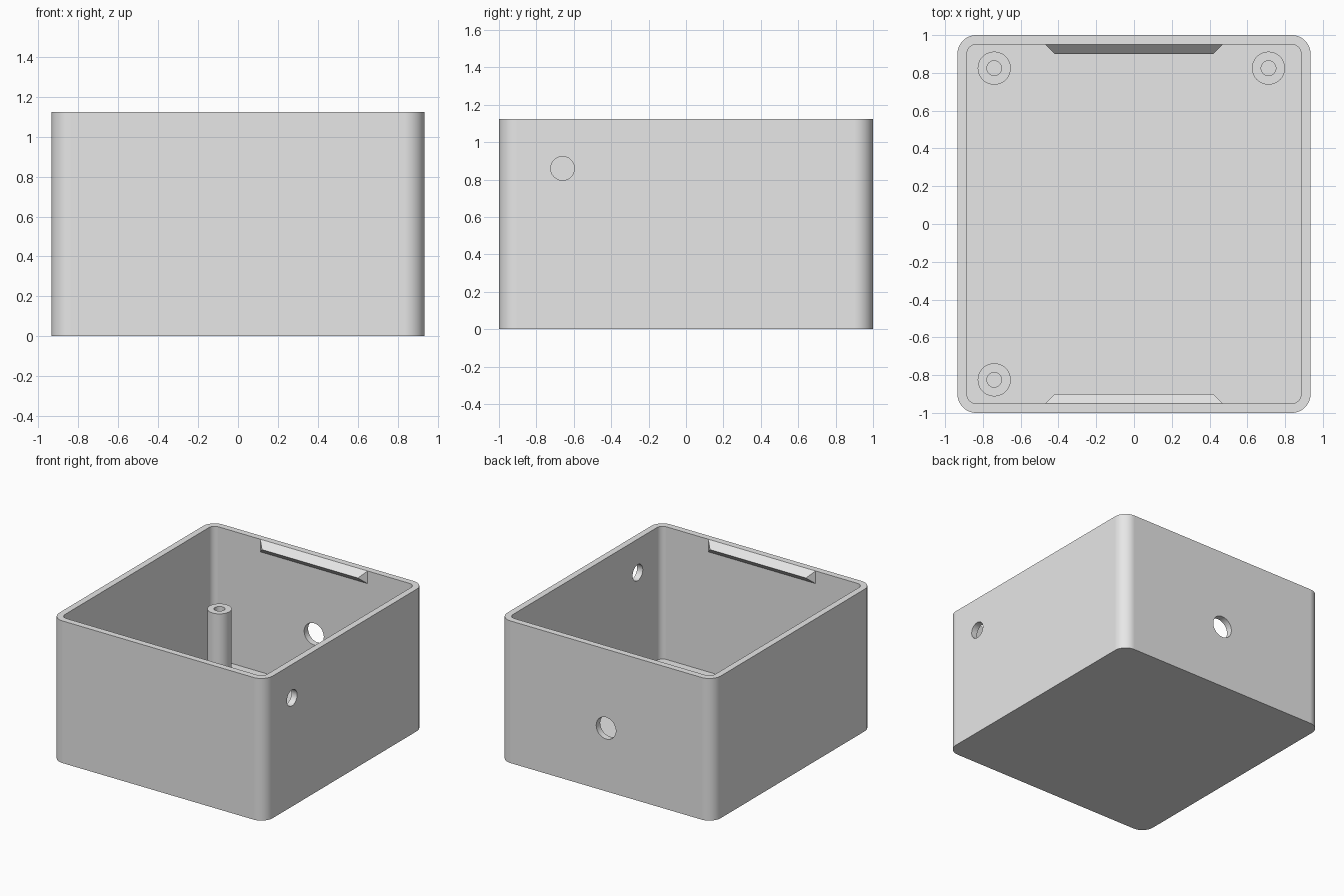
import bpy
import bmesh
from math import cos, sin, pi, radians
from mathutils import Matrix, Vector

cube = bpy.data.objects.get("Cube")
if cube:
    bpy.data.objects.remove(cube, do_unlink=True)

WIDTH, DEPTH, HEIGHT = 1.87, 2.0, 1.125
WALL, FLOOR = 0.05, 0.075

grey = bpy.data.materials.new("plain grey")
grey.use_nodes = True
grey.diffuse_color = (0.8, 0.8, 0.8, 1)
grey.node_tree.nodes["Principled BSDF"].inputs["Base Color"].default_value = (0.8, 0.8, 0.8, 1)


def to_object(name, bm):
    bmesh.ops.recalc_face_normals(bm, faces=bm.faces)
    mesh = bpy.data.meshes.new(name)
    bm.to_mesh(mesh)
    bm.free()
    mesh.materials.append(grey)
    obj = bpy.data.objects.new(name, mesh)
    bpy.context.collection.objects.link(obj)
    return obj


def rounded_block(name, w, d, radius, z0, z1, steps=12):
    """Upright block with rounded vertical corners."""
    bm = bmesh.new()
    ring = []
    for corner, (sx, sy) in enumerate([(1, 1), (-1, 1), (-1, -1), (1, -1)]):
        for i in range(steps + 1):
            a = (corner + i / steps) * pi / 2
            ring.append(bm.verts.new((sx * (w / 2 - radius) + radius * cos(a),
                                      sy * (d / 2 - radius) + radius * sin(a), z0)))
    base = bm.faces.new(ring)
    top = bmesh.ops.extrude_face_region(bm, geom=[base])["geom"]
    bmesh.ops.translate(bm, vec=(0, 0, z1 - z0),
                        verts=[g for g in top if isinstance(g, bmesh.types.BMVert)])
    return to_object(name, bm)


def rod(name, centre, axis, radius, length):
    bm = bmesh.new()
    turn = Vector(axis).to_track_quat("Z", "Y").to_matrix().to_4x4()
    bmesh.ops.create_cone(bm, cap_ends=True, segments=48, radius1=radius, radius2=radius,
                          depth=length, matrix=Matrix.Translation(centre) @ turn)
    return to_object(name, bm)


def cut(obj, cutter):
    mod = obj.modifiers.new("cut", "BOOLEAN")
    mod.operation, mod.solver, mod.object = "DIFFERENCE", "EXACT", cutter
    bpy.context.view_layer.objects.active = obj
    bpy.ops.object.modifier_apply(modifier=mod.name)
    bpy.data.objects.remove(cutter, do_unlink=True)


def smooth(obj):
    bpy.ops.object.select_all(action="DESELECT")
    obj.select_set(True)
    bpy.context.view_layer.objects.active = obj
    bpy.ops.object.shade_smooth_by_angle(angle=radians(30))
    weighted = obj.modifiers.new("flat walls", "WEIGHTED_NORMAL")
    weighted.keep_sharp = True


# Open box with a hollow and two round cable holes
box = rounded_block("box_shell", WIDTH, DEPTH, 0.1, 0, HEIGHT)
cut(box, rounded_block("hollow_cutter", WIDTH - 2 * WALL, DEPTH - 2 * WALL, 0.05,
                       FLOOR, HEIGHT + 0.2))
cut(box, rod("side_hole_cutter", (WIDTH / 2, -0.66, 0.86), (1, 0, 0), 0.0635, 0.3))
cut(box, rod("back_hole_cutter", (0, DEPTH / 2, 0.5), (0, 1, 0), 0.086, 0.3))
smooth(box)

# Screw posts in three corners, each with a pilot hole
POST_TOP = 0.55
for name, x, y in [("back_right_post", -0.74, 0.825), ("back_left_post", 0.712, 0.825),
                   ("front_right_post", -0.74, -0.825)]:
    post = rod(name, (x, y, (FLOOR + POST_TOP) / 2), (0, 0, 1), 0.0875, POST_TOP - FLOOR)
    cut(post, rod("pilot_cutter", (x, y, POST_TOP / 2), (0, 0, 1), 0.039, 1))
    smooth(post)

# Snap ridges with hipped ends along the front and back rims
for name, side in [("back_snap_ridge", 1), ("front_snap_ridge", -1)]:
    bm = bmesh.new()
    wall_y = side * (DEPTH / 2 - WALL)
    ends = []
    for sx in (-1, 1):
        ends.append([bm.verts.new(p) for p in (
            (sx * 0.47, wall_y, HEIGHT),
            (sx * 0.42, wall_y - side * 0.05, HEIGHT - 0.05),
            (sx * 0.47, wall_y, HEIGHT - 0.1))])
    for end in ends:
        bm.faces.new(end)
    left, right = ends
    for i in range(3):
        j = (i + 1) % 3
        bm.faces.new((left[i], left[j], right[j], right[i]))
    to_object(name, bm)
